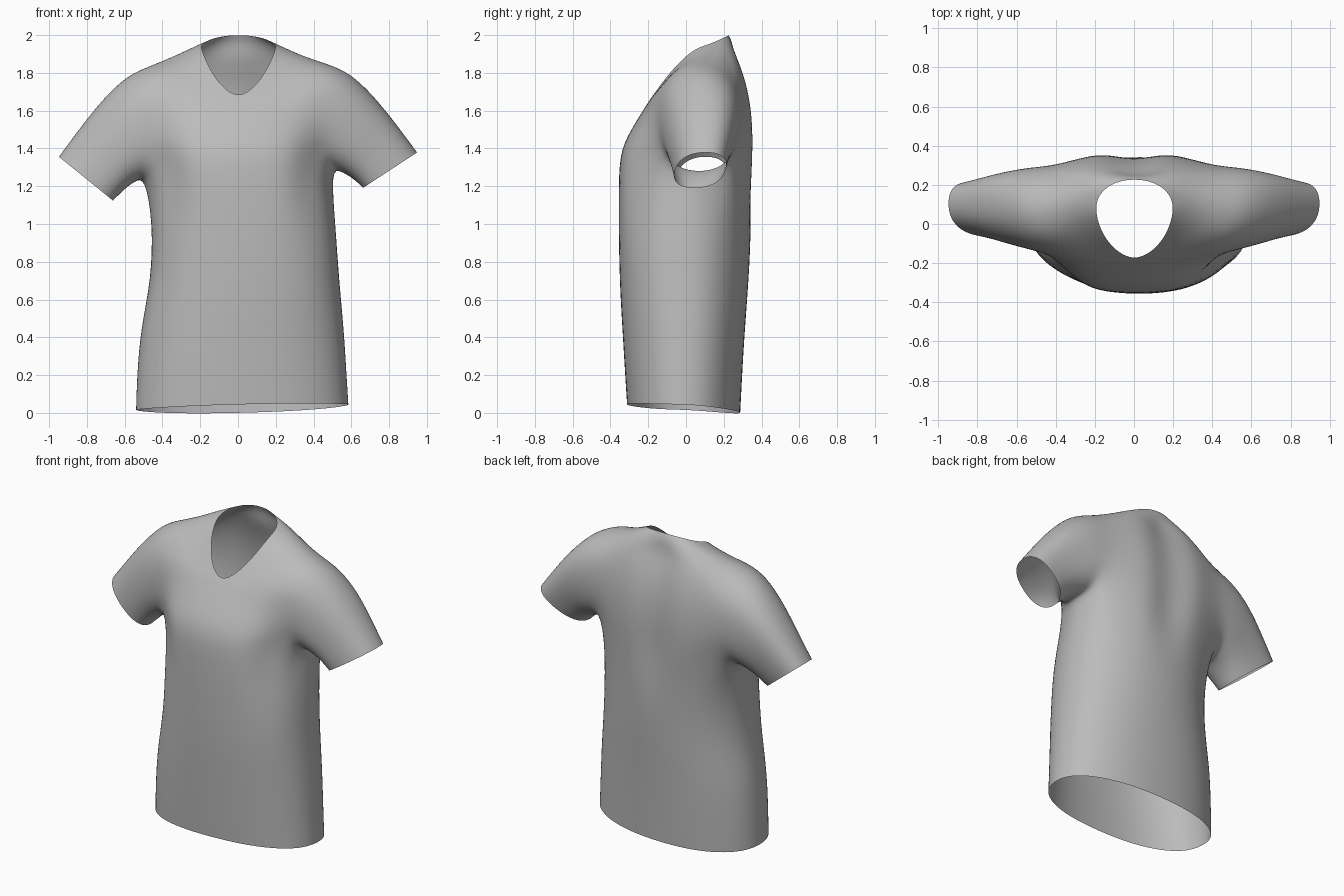
import bpy
import bmesh
from math import sin, cos, pi, copysign

cube = bpy.data.objects.get("Cube")
if cube:
    bpy.data.objects.remove(cube, do_unlink=True)

N = 24            # vertices round the torso
HALF = 3          # armhole half width in columns
LOW, HIGH = 5, 9  # torso rings at the bottom and top of the armhole


def rounded(v, power):
    return copysign(abs(v) ** power, v)


# Torso rings: x right, x left, y front, y middle, y back, z front, z side, z back,
# then the roundness of the front and of the back
torso = [
    (-.545, .59, -.315, -.01, .29, .045, .03, .0, .88, .9),
    (-.54, .58, -.325, -.01, .3, .2, .2, .2, .88, .9),
    (-.52, .565, -.34, 0, .315, .45, .45, .45, .86, .92),
    (-.465, .54, -.355, 0, .335, .7, .7, .7, .84, .94),
    (-.455, .52, -.36, .02, .35, 1.0, 1.0, 1.0, .83, .95),
    (-.49, .52, -.36, .04, .367, 1.24, 1.24, 1.24, .83, .93),
    (-.53, .53, -.35, .06, .375, 1.4, 1.4, 1.42, .85, .9),
    (-.54, .54, -.275, .07, .368, 1.53, 1.55, 1.6, .9, .9),
    (-.54, .54, -.23, .08, .335, 1.6, 1.72, 1.76, .9, .9),
    (-.48, .48, -.2, .09, .285, 1.645, 1.85, 1.88, .9, .9),
    (-.32, .32, -.187, .095, .25, 1.665, 1.895, 1.955, 1, .9),
    (-.195, .2, -.175, .08, .228, 1.68, 1.94, 2.0, 1.12, .95),
]
# Sleeve rings: top x, top z, bottom x, bottom z, y front, y back,
# drop on the right, forward lean of the underside
sleeve = [
    (.49, 1.85, .5, 1.29, -.16, .3, .03, 0),
    (.6, 1.8, .55, 1.275, -.13, .29, .035, .01),
    (.72, 1.68, .59, 1.25, -.1, .265, .04, .025),
    (.84, 1.53, .63, 1.22, -.075, .235, .045, .03),
    (.95, 1.38, .66, 1.19, -.06, .21, .045, .03),
]

bm = bmesh.new()


def torso_point(ring, k):
    xr, xl, yf, ym, yb, zf, zs, zb, front, back = ring
    a = 2 * pi * k / N
    behind = sin(a) > 0
    power = back if behind else front
    c, s = rounded(cos(a), power), rounded(sin(a), power)
    x = (xr + xl) / 2 + (xl - xr) / 2 * c
    y = ym + s * ((yb - ym) if behind else (ym - yf))
    z = zs + ((zb if behind else zf) - zs) * abs(sin(a)) ** (1.2 if behind else 1.6)
    if ring is torso[0]:
        z += .025 * x
    if k == N // 4 and 1 < z < 1.9:   # hollow along the spine
        y -= .05
    return x, y, z


def sleeve_point(ring, side, a, wrap):
    tx, tz, bx, bz, yf, yb, drop, lean = ring
    c, s = rounded(cos(a), .85), rounded(sin(a), .85)
    x = (tx + bx) / 2 + (bx - tx) / 2 * c - wrap * abs(s)
    z = (tz + bz) / 2 + (bz - tz) / 2 * c
    if side < 0:
        z -= drop * (1 + .5 * c)
    return side * x, (yf + yb) / 2 + (yb - yf) / 2 * s - lean * c, z


# Torso, from hem to neckline, leaving the armholes open
rings = [[bm.verts.new(torso_point(r, k)) for k in range(N)] for r in torso]
for j in range(len(rings) - 1):
    for k in range(N):
        k2 = (k + 1) % N
        on_side = any((k - c + HALF) % N < 2 * HALF for c in (0, N // 2))
        if not (LOW <= j < HIGH and on_side):
            bm.faces.new((rings[j][k], rings[j][k2], rings[j + 1][k2], rings[j + 1][k]))

# Sleeves, grown from the armhole loops
for side in (1, -1):
    path = [(LOW, k) for k in range(HALF)]
    path += [(j, HALF) for j in range(LOW, HIGH)]
    path += [(HIGH, k) for k in range(HALF, -HALF, -1)]
    path += [(j, -HALF) for j in range(HIGH, LOW, -1)]
    path += [(LOW, k) for k in range(-HALF, 0)]
    loop = [rings[j][(k if side > 0 else N // 2 - k) % N] for j, k in path]
    count = len(loop)
    for i, v in enumerate(loop):
        v.co = sleeve_point(sleeve[0], side, 2 * pi * i / count, .07)
    for n, ring in enumerate(sleeve[1:]):
        wrap = .03 if n == 0 else 0
        new = [bm.verts.new(sleeve_point(ring, side, 2 * pi * i / count, wrap))
               for i in range(count)]
        for i in range(count):
            i2 = (i + 1) % count
            quad = (loop[i], loop[i2], new[i2], new[i])
            bm.faces.new(quad if side > 0 else quad[::-1])
        loop = new

# Remove the unused points inside the armholes
bmesh.ops.delete(bm, geom=[v for v in bm.verts if not v.link_faces], context='VERTS')
for f in bm.faces:
    f.smooth = True

mesh = bpy.data.meshes.new("shirt")
bm.to_mesh(mesh)
bm.free()
shirt = bpy.data.objects.new("shirt", mesh)
bpy.context.collection.objects.link(shirt)
subdivision = shirt.modifiers.new("smooth_cloth", 'SUBSURF')
subdivision.levels = subdivision.render_levels = 2

# Plain grey cloth
cloth = bpy.data.materials.new("grey_cloth")
cloth.use_nodes = True
colour = (.5, .5, .5, 1)
cloth.diffuse_color = colour
cloth.node_tree.nodes["Principled BSDF"].inputs["Base Color"].default_value = colour
mesh.materials.append(cloth)
